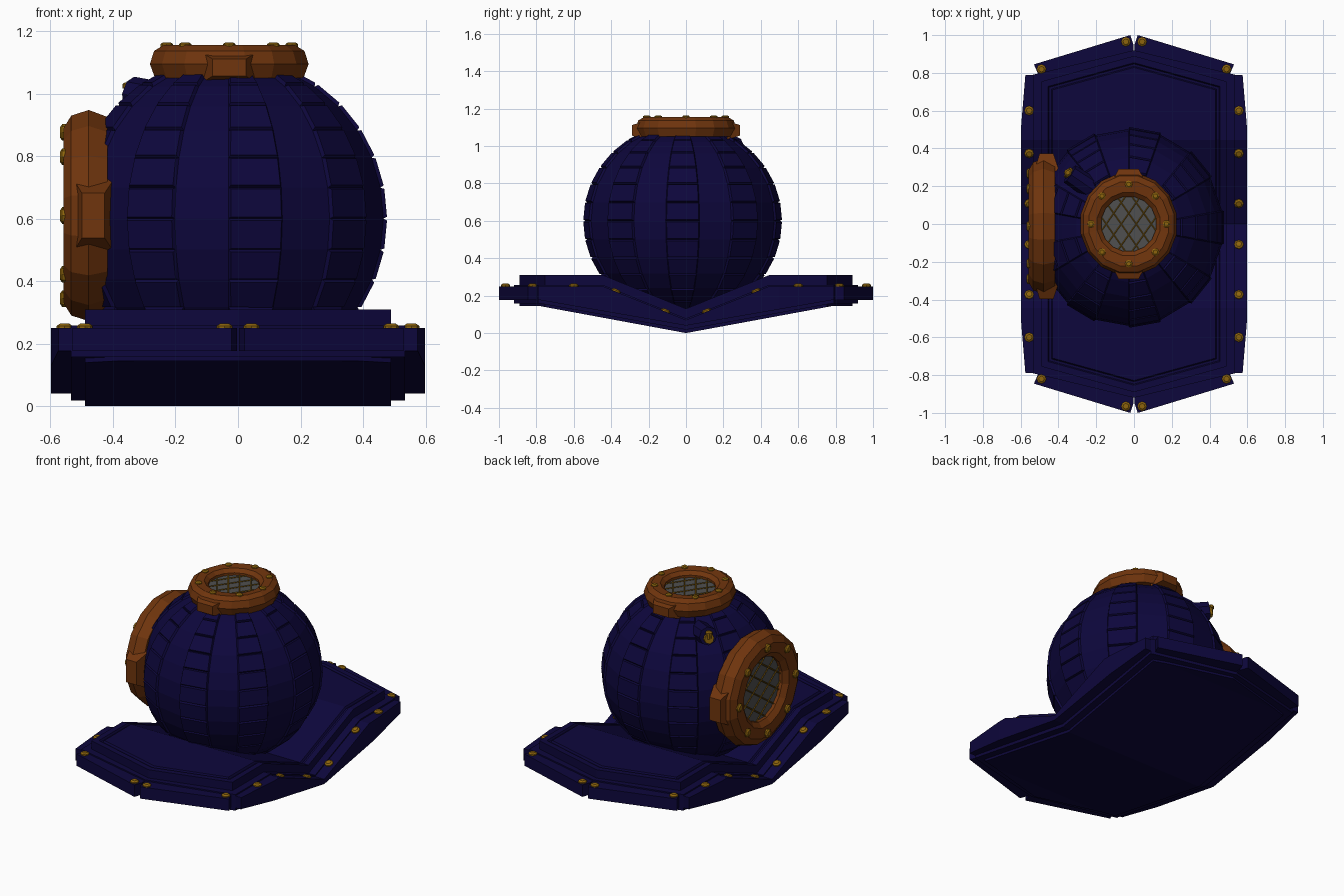
import bpy, bmesh, math
from mathutils import Matrix, Vector

if "Cube" in bpy.data.objects:
    bpy.data.objects.remove(bpy.data.objects["Cube"])


def mat(name, rgb):
    m = bpy.data.materials.new(name)
    m.diffuse_color = (*rgb, 1)
    m.use_nodes = True
    m.node_tree.nodes["Principled BSDF"].inputs["Base Color"].default_value = m.diffuse_color
    return m


NAVY = mat("navy", (0.004, 0.002, 0.045))
COPPER = mat("copper", (0.16, 0.035, 0.004))
BRASS = mat("brass", (0.27, 0.13, 0.004))
GLASS = mat("glass", (0.08, 0.08, 0.08))


def finish(name, bm, material):
    bmesh.ops.recalc_face_normals(bm, faces=bm.faces)
    me = bpy.data.meshes.new(name)
    bm.to_mesh(me)
    bm.free()
    me.materials.append(material)
    ob = bpy.data.objects.new(name, me)
    bpy.context.collection.objects.link(ob)
    return ob


def rod(bm, a, b, r1, r2, sides=8):
    """Capped cone between two points."""
    a, b = Vector(a), Vector(b)
    d = b - a
    m = Matrix.Translation((a + b) / 2) @ d.to_track_quat('Z', 'Y').to_matrix().to_4x4()
    bmesh.ops.create_cone(bm, cap_ends=True, segments=sides, radius1=r1, radius2=r2,
                          depth=d.length, matrix=m)


def screw(bm, p, n, s=1.0):
    """Low round screw head standing on p along n."""
    p, n = Vector(p), Vector(n).normalized() * s
    rod(bm, p - n * 0.01, p + n * 0.007, 0.025 * s, 0.025 * s)
    rod(bm, p + n * 0.007, p + n * 0.014, 0.025 * s, 0.015 * s)


# ---- Collar: layers bent along a shallow V that flattens at both ends ----
BREAK, FLAT = 0.445, 0.78


def top_z(y):
    return min(0.31, 0.13 + 0.404 * abs(y))


def slab(bm, pts, top_off, base, tip):
    n = len(pts)
    lo = [bm.verts.new((x, y, 0)) for x, y in pts]
    hi = [bm.verts.new((x, y, 1)) for x, y in pts]
    bm.faces.new(lo)
    bm.faces.new(hi)
    for i in range(n):
        j = (i + 1) % n
        bm.faces.new((lo[i], lo[j], hi[j], hi[i]))
    for y in (-FLAT, -BREAK, 0, BREAK, FLAT):
        bmesh.ops.bisect_plane(bm, geom=bm.verts[:] + bm.edges[:] + bm.faces[:],
                               plane_co=(0, y, 0), plane_no=(0, 1, 0), dist=1e-5)
    for v in bm.verts:
        if v.co.z > 0.5:
            v.co.z = top_z(v.co.y) + top_off
        else:
            v.co.z = base + (tip - base) * min(1, abs(v.co.y) / FLAT)
    bmesh.ops.recalc_face_normals(bm, faces=bm.faces)


def hexagon(hx, hy, corner):
    return [(0, hy), (hx, corner), (hx, -corner), (0, -hy), (-hx, -corner), (-hx, corner)]


# Main plate with an engraved border groove
bm = bmesh.new()
slab(bm, hexagon(0.49, 0.89, 0.755), 0, 0, 0.144)
bm.normal_update()
panel = [f for f in bm.faces if f.normal.z > 0.5]
for thick, depth in ((0.035, 0), (0.006, -0.012), (0.012, 0), (0.006, 0.012)):
    bmesh.ops.inset_region(bm, faces=panel, thickness=thick, depth=depth, use_even_offset=True)
    bm.normal_update()
finish("collar_plate", bm, NAVY)

bm = bmesh.new()
slab(bm, hexagon(0.535, 0.92, 0.79), -0.052, 0.018, 0.158)
finish("collar_step", bm, NAVY)

# Flange strips around the rim, split at the corners and the middle
side = [(0.49, 0.0), (0.599, 0.0), (0.599, 0.5), (0.575, 0.79), (0.535, 0.79), (0.49, 0.74)]
end = [(0.003, 0.87), (0.003, 0.95), (0.02, 1.0), (0.53, 0.845), (0.51, 0.80), (0.47, 0.74)]
for sx, tx in ((1, "right"), (-1, "left")):
    for sy, ty in ((1, "back"), (-1, "front")):
        for pts, kind in ((side, "side"), (end, "end")):
            bm = bmesh.new()
            slab(bm, [(x * sx, y * sy) for x, y in pts], -0.06, 0.04, 0.176)
            finish(f"flange_{kind}_{ty}_{tx}", bm, NAVY)

bm = bmesh.new()
for sx in (1, -1):
    for sy in (1, -1):
        for x, y in ((0.555, 0.11), (0.555, 0.375), (0.555, 0.6), (0.49, 0.82), (0.043, 0.965)):
            n = (0, -0.404 * sy if y < BREAK else 0, 1)
            screw(bm, (x * sx, y * sy, top_z(y) - 0.06), n)
finish("collar_screws", bm, BRASS)

# ---- Dome: every other gore carries raised rib panels, openings under the ports ----
C = Vector((-0.03, -0.018, 0.6))
bm = bmesh.new()
bmesh.ops.create_uvsphere(bm, u_segments=18, v_segments=16, radius=0.508)
bmesh.ops.scale(bm, verts=bm.verts, vec=(0.99, 1.025, 1))


def cone_angle(f, axis):
    return math.degrees(f.calc_center_median().angle(Vector(axis)))


gone = [f for f in bm.faces if cone_angle(f, (0, 0, 1)) < 15 or cone_angle(f, (-1, 0, 0)) < 27]
bmesh.ops.delete(bm, geom=gone, context='FACES')
ribs = []
for f in bm.faces:
    c = f.calc_center_median()
    if round(math.degrees(math.atan2(c.y, c.x)) / 20) % 2 == 0 and len(f.verts) == 4:
        ribs.append(f)
bm.normal_update()
bmesh.ops.inset_individual(bm, faces=ribs, thickness=0.007, depth=0.012)
bmesh.ops.translate(bm, verts=bm.verts, vec=C)
finish("dome", bm, NAVY)


# ---- Ports: chunky ring, two soft lugs, screws, glass and crossed guard bars ----
def port(name, m, sides=16):
    prof = [(0.147, 0.0), (0.147, 0.08), (0.17, 0.1), (0.215, 0.105), (0.245, 0.087),
            (0.259, 0.045), (0.242, 0.0)]
    bm = bmesh.new()
    rings = []
    for i in range(sides):
        a = 2 * math.pi * (i + 0.5) / sides
        rings.append([bm.verts.new((r * math.cos(a), r * math.sin(a) * (1.06 if r > 0.2 else 1), h))
                      for r, h in prof])
    for i in range(sides):
        p, q = rings[i], rings[(i + 1) % sides]
        for k in range(len(prof)):
            l = (k + 1) % len(prof)
            bm.faces.new((p[k], p[l], q[l], q[k]))
    for s in (1, -1):
        lug = bmesh.ops.create_cube(bm, size=1, matrix=Matrix.Translation((0, s * 0.255, 0.033))
                                    @ Matrix.Diagonal((0.18, 0.07, 0.1, 1)))["verts"]
        for v in lug:
            if v.co.y * s > 0.27:
                v.co.x *= 0.6
                v.co.z = 0.035 + (v.co.z - 0.035) * 0.55
    finish(name + "_ring", bm, COPPER).matrix_world = m

    bm = bmesh.new()
    for i in range(8):
        a = math.pi * i / 4
        screw(bm, (0.2 * math.cos(a), 0.21 * math.sin(a), 0.103), (0, 0, 1), 0.8)
    finish(name + "_screws", bm, BRASS).matrix_world = m

    bm = bmesh.new()
    bmesh.ops.create_cone(bm, cap_ends=True, segments=sides, radius1=0.15, radius2=0.15,
                          depth=0.01, matrix=Matrix.Translation((0, 0, 0.06)))
    finish(name + "_glass", bm, GLASS).matrix_world = m

    bm = bmesh.new()
    for tilt in (35, -35):
        a = math.radians(tilt)
        d, n = Vector((math.sin(a), math.cos(a), 0)), Vector((math.cos(a), -math.sin(a), 0))
        for k in (-1.5, -0.5, 0.5, 1.5):
            o = k * 0.065
            half = math.sqrt(0.148 ** 2 - o * o)
            mid = n * o + Vector((0, 0, 0.07))
            rod(bm, mid - d * half, mid + d * half, 0.003, 0.003, 4)
    finish(name + "_guard", bm, BRASS).matrix_world = m


port("top_port", Matrix.Translation((-0.028, 0, 1.05)))
port("face_port", Matrix.Translation((-0.418, -0.012, 0.61))
     @ Matrix.Rotation(math.radians(-90), 4, 'Y') @ Matrix.Scale(1.33, 4))

# ---- Valve stub on the upper side of the dome ----
bm = bmesh.new()
rod(bm, (-0.2, 0.17, 0.97), (-0.34, 0.265, 1.0), 0.06, 0.055)
finish("valve_pipe", bm, NAVY)
bm = bmesh.new()
rod(bm, (-0.33, 0.26, 0.985), (-0.355, 0.275, 0.99), 0.03, 0.03)
rod(bm, (-0.35, 0.272, 0.99), (-0.35, 0.272, 1.025), 0.014, 0.014)
screw(bm, (-0.35, 0.272, 1.025), (0, 0, 1), 0.8)
finish("valve_cap", bm, BRASS)
